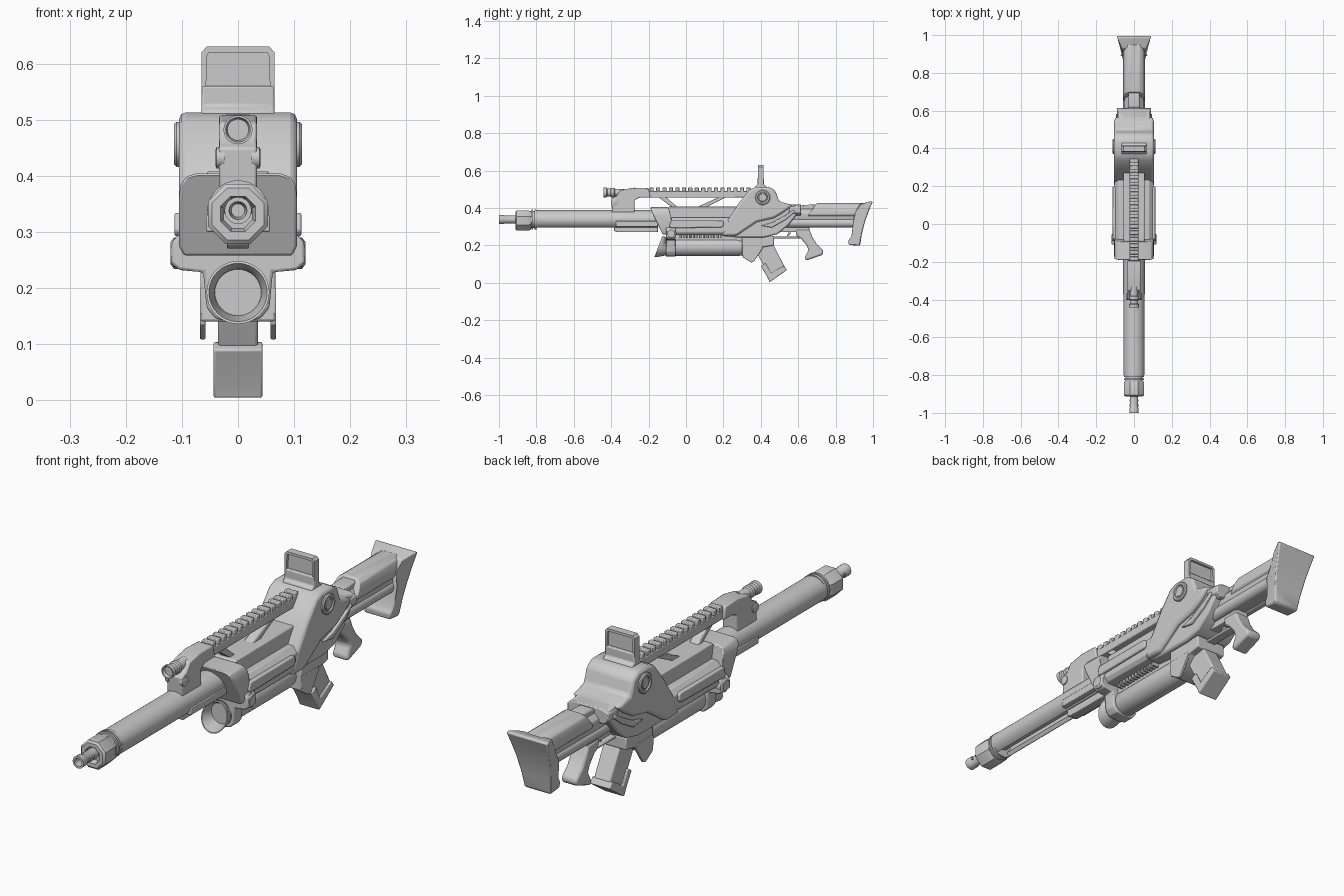
import bpy, bmesh, math
from mathutils import Vector, Matrix


def finish(name, bm, bevel=0.0, seg=2, angle=35):
    bmesh.ops.recalc_face_normals(bm, faces=bm.faces)
    me = bpy.data.meshes.new(name)
    bm.to_mesh(me)
    bm.free()
    ob = bpy.data.objects.new(name, me)
    bpy.context.collection.objects.link(ob)
    bpy.ops.object.select_all(action='DESELECT')
    ob.select_set(True)
    bpy.context.view_layer.objects.active = ob
    bpy.ops.object.shade_smooth_by_angle(angle=math.radians(angle))
    if bevel:
        m = ob.modifiers.new("bevel", 'BEVEL')
        m.width, m.segments, m.limit_method = bevel, seg, 'ANGLE'
        m.angle_limit = math.radians(30)
    return ob


def extrude(bm, pts, vec):
    f = bm.faces.new([bm.verts.new(p) for p in pts])
    r = bmesh.ops.extrude_face_region(bm, geom=[f], use_keep_orig=True)
    bmesh.ops.translate(bm, vec=vec, verts=[g for g in r['geom'] if isinstance(g, bmesh.types.BMVert)])


def side(name, pts, x0, x1, bevel=0.006, mirror=False):
    """Side profile (y, z) extruded across x."""
    bm = bmesh.new()
    for s in ((1, -1) if mirror else (1,)):
        extrude(bm, [(s * x0, y, z) for y, z in pts], (s * (x1 - x0), 0, 0))
    return finish(name, bm, bevel)


def section(name, half, y0, y1, bevel=0.004):
    """Symmetric cross-section given as its +x half (x, z), extruded along y."""
    pts = half + [(-x, z) for x, z in reversed(half) if x > 1e-6]
    bm = bmesh.new()
    extrude(bm, [(x, y0, z) for x, z in pts], (0, y1 - y0, 0))
    return finish(name, bm, bevel)


def boxes(name, items, bevel=0.003):
    """Boxes given as (x0, x1, y0, y1, z0, z1)."""
    bm = bmesh.new()
    for x0, x1, y0, y1, z0, z1 in items:
        extrude(bm, [(x0, y0, z0), (x1, y0, z0), (x1, y0, z1), (x0, y0, z1)], (0, y1 - y0, 0))
    return finish(name, bm, bevel)


def lathe(name, prof, centres, n=28, axis='Y', turn=0.0):
    """Closed (distance, radius) profile spun round y, or round x in mirrored pairs."""
    bm = bmesh.new()
    for cx, cz, cy in centres:
        s = -1 if cx < 0 else 1
        rings = []
        for d, r in prof:
            ring = []
            for i in range(n):
                a = 2 * math.pi * i / n + turn
                u, v = r * math.cos(a), r * math.sin(a)
                p = (cx + u, cy + d, cz + v) if axis == 'Y' else (cx + s * d, cy + u, cz + v)
                ring.append(bm.verts.new(p))
            rings.append(ring)
        for a, b in zip(rings, rings[1:]):
            for i in range(n):
                bm.faces.new((a[i], a[(i + 1) % n], b[(i + 1) % n], b[i]))
        bm.faces.new(rings[0])
        bm.faces.new(rings[-1])
    return finish(name, bm)


BZ = 0.338  # bore height

# Muzzle and barrel
lathe("muzzle_tip", [(-0.95, .012), (-1.0, .016), (-1.0, .024), (-0.975, .024), (-0.97, .021), (-0.9, .021)], [(0, BZ, 0)], 20)
lathe("muzzle_ports", [(.015, .006), (.024, .006)], [(s * .001, BZ, y) for s in (1, -1) for y in (-.96, -.935)], 10, 'X')
lathe("muzzle_block", [(-0.89, .028), (-0.912, .034), (-0.912, .05), (-0.905, .058), (-0.84, .058), (-0.83, .052)],
      [(0, BZ - .006, 0)], 8, turn=math.pi / 8)
lathe("muzzle_rings", [(-0.84, .046), (-0.826, .046), (-0.826, .054), (-0.818, .054), (-0.818, .045),
                       (-0.81, .045), (-0.81, .054), (-0.798, .054), (-0.798, .04)], [(0, BZ, 0)])
arc = [math.radians(90 - 150 * i / 16) for i in range(17)]
shroud = [(.055 * math.cos(a), BZ + .05 * math.sin(a)) for a in arc]
shroud += [(.036 * math.cos(a), BZ + .034 * math.sin(a)) for a in reversed(arc[1:])] + [(0, BZ + .034)]
shroud[0] = (0, BZ + .05)
section("barrel_shroud", shroud, -0.8, -0.15, 0)
lathe("inner_barrel", [(-0.85, .024), (0.2, .024)], [(0, BZ, 0)], 20)
side("under_barrel_rail", [(-.385, .278), (-.37, .27), (-.15, .27), (-.15, .31), (-.385, .31)], -.02, .02, .003)
boxes("barrel_collar", [(-.057, .057, -.375, -.15, .3, .33)])

# Handguard: rounded nose, lower shelf, raised core, side rails
nose = [(0, .404), (.075, .404), (.093, .398), (.103, .382), (.105, .36), (.105, .275), (.097, .258), (0, .258)]
ob = section("handguard_nose", nose, -.19, -.07, .004)
for v in ob.data.vertices:
    if v.co.y < -.15:
        v.co.y += max(0, .39 - v.co.z) * .5
    else:
        v.co.y += max(0, v.co.z - .34) * -.4
section("handguard_shelf", [(0, .35), (.08, .35), (.103, .33), (.103, .27), (.09, .255), (0, .255)], -.1, .26)
side("handguard_core", [(-.12, .34), (-.11, .385), (-.09, .408), (.3, .408), (.3, .34)], -.055, .055, .004)
side("handguard_side_rail", [(-.09, .302), (-.08, .292), (.19, .296), (.2, .305), (.2, .328), (.19, .334), (-.08, .334)],
     .09, .113, .004, True)
boxes("cooling_ribs", [(-.06, .06, -.035 + .018 * i, -.025 + .018 * i, .238, .262) for i in range(13)], .002)

# Receiver: narrow core, wide upper shell, collar, pivot discs
side("receiver_core", [(.19, .25), (.26, .243), (.42, .243), (.49, .26), (.55, .31), (.6, .375), (.61, .41),
                       (.5, .43), (.44, .49), (.32, .46), (.22, .33)], -.085, .085, .008)
side("receiver_shell", [(.19, .252), (.22, .33), (.285, .43), (.34, .498), (.375, .513), (.445, .513), (.478, .492),
                        (.497, .435), (.57, .415), (.52, .375), (.47, .345), (.38, .325), (.32, .285), (.27, .25)],
     -.105, .105, .012)
side("receiver_lower_rib", [(.4, .305), (.46, .322), (.53, .36), (.575, .39), (.585, .38), (.53, .335), (.46, .295)],
     .08, .095, .004, True)
section("rear_collar", [(0, .418), (.06, .418), (.09, .405), (.09, .375), (.07, .36), (0, .36)], .55, .615)
lathe("pivot_disc", [(-.02, .04), (.005, .04), (.009, .036), (.009, .028), (.004, .026), (.004, .022), (.007, .02)],
      [(s * .105, .456, .41) for s in (1, -1)], 28, 'X')

# Sight: base block and window frame with recessed pane
side("sight_base", [(.37, .505), (.37, .515), (.382, .525), (.382, .56), (.416, .56), (.416, .525), (.43, .515), (.43, .505)],
     -.065, .065, .004)
bm = bmesh.new()
extrude(bm, [(-.065, .384, .545), (.065, .384, .545), (.065, .384, .62), (.056, .384, .63), (-.056, .384, .63), (-.065, .384, .62)],
        (0, .03, 0))
bmesh.ops.recalc_face_normals(bm, faces=bm.faces)
for f in [f for f in bm.faces if abs(f.normal.y) > .9]:
    bmesh.ops.inset_region(bm, faces=[f], thickness=.011)
    bmesh.ops.translate(bm, vec=f.normal * -.01, verts=bmesh.ops.extrude_discrete_faces(bm, faces=[f])['faces'][0].verts)
finish("sight_frame", bm)

# Top rail with teeth, front bracket, struts and front lamp
side("top_rail", [(-.28, .455), (.33, .455), (.36, .49), (-.28, .49)], -.025, .025, .003)
boxes("rail_teeth", [(-.024, .024, -.195 + .0345 * i, -.173 + .0345 * i, .485, .509) for i in range(16)], .003)
side("rail_front_bracket", [(-.395, .375), (-.4, .45), (-.37, .465), (-.35, .495), (-.28, .508), (-.2, .505), (-.19, .455),
                            (-.25, .455), (-.275, .44), (-.275, .375)], -.034, .034, .005)
side("rail_front_strut", [(-.15, .46), (-.11, .46), (-.04, .4), (-.07, .4)], -.02, .02, .003)
side("rail_rear_strut", [(.18, .46), (.22, .46), (.1, .4), (.05, .4)], -.02, .02, .003)
lathe("front_lamp", [(-.43, .019), (-.442, .022), (-.442, .026), (-.425, .026), (-.42, .021), (-.405, .021),
                     (-.4, .025), (-.385, .025), (-.38, .02), (-.33, .02)], [(0, .482, 0)], 20)
lathe("bracket_knob", [(-.01, .019), (.004, .019), (.006, .015)], [(s * .034, .432, -.383) for s in (1, -1)], 16, 'X')

# Under-barrel launcher with slanted flared mouth
ob = lathe("launcher_tube", [(-.06, .036), (-.115, .042), (-.168, .052), (-.168, .056), (-.14, .052), (-.115, .047), (-.06, .047),
                             (-.05, .05), (.27, .05), (.31, .044)], [(0, .192, 0)], 32)
for v in ob.data.vertices:
    if v.co.y < -.13:
        v.co.y += (v.co.z - .14) * .38
section("launcher_bracket", [(0, .3), (.1, .3), (.118, .282), (.12, .245), (.105, .232), (.062, .228), (.056, .165), (.04, .145),
                             (0, .139)], -.108, -.055, .005)
lathe("bracket_cap", [(-.02, .028), (.006, .028), (.012, .02)], [(s * .108, .262, -.08) for s in (1, -1)], 20, 'X')
boxes("launcher_mount", [(-.035, .035, -.06, .3, .215, .262)])

# Magazine well with side prongs, magazine and its foot
side("magazine_well", [(.3, .25), (.3, .14), (.34, .14), (.38, .16), (.41, .19), (.47, .2), (.47, .25)], -.067, .067, .005)
side("well_prongs", [(.3, .16), (.305, .135), (.35, .108), (.365, .115), (.41, .185), (.41, .2), (.3, .2)], .058, .068, .002, True)
side("magazine", [(.355, .2), (.46, .215), (.528, .085), (.448, .034)], -.036, .036, .006)
side("magazine_foot", [(.4, .09), (.425, .105), (.455, .05), (.51, .083), (.525, .09), (.54, .068), (.447, .003), (.435, .03)],
     -.044, .044, .004)

# Trigger group and pistol grip
boxes("trigger_guard", [(-.02, .02, .44, .62, .236, .246), (-.03, .03, .5, .66, .27, .3)])
side("trigger", [(.54, .29), (.56, .29), (.56, .265), (.548, .25), (.54, .252), (.548, .268)], -.01, .01, .002)
side("pistol_grip", [(.585, .285), (.66, .285), (.675, .245), (.7, .205), (.735, .172), (.732, .15), (.642, .118), (.634, .135),
                     (.655, .175), (.645, .2), (.615, .235), (.59, .25)], -.034, .034, .01)

# Stock: side tubes, spine, cheek comb and butt plate
lathe("stock_tubes", [(.5, .025), (.91, .025)], [(s * .032, .32, 0) for s in (1, -1)], 20)
section("stock_spine", [(0, .4), (.025, .4), (.05, .375), (.05, .34), (.03, .3), (0, .3)], .55, .9)
side("stock_wedge", [(.58, .38), (.62, .415), (.72, .42), (.78, .4), (.78, .36)], -.03, .03, .006)
ob = section("cheek_comb", [(0, .427), (.03, .427), (.048, .415), (.057, .39), (.057, .365), (.045, .352), (0, .352)], .7, .95)
for v in ob.data.vertices:
    if v.co.y < .8:
        v.co.y -= (.427 - v.co.z) * .7
ob = side("butt_plate", [(.998, .432), (.985, .436), (.93, .42), (.905, .38), (.893, .32), (.885, .25), (.868, .225), (.87, .203),
                         (.925, .197), (.932, .205), (.94, .26), (.958, .33), (.98, .39)], -.09, .09, .007)
for v in ob.data.vertices:  # wider at the top and rear
    front = max(0, min(1, (.965 - v.co.y) / .05)) if v.co.z > .36 else 0
    v.co.x *= (.62 + .38 * (v.co.z - .2) / .23) * (1 - .35 * front)
